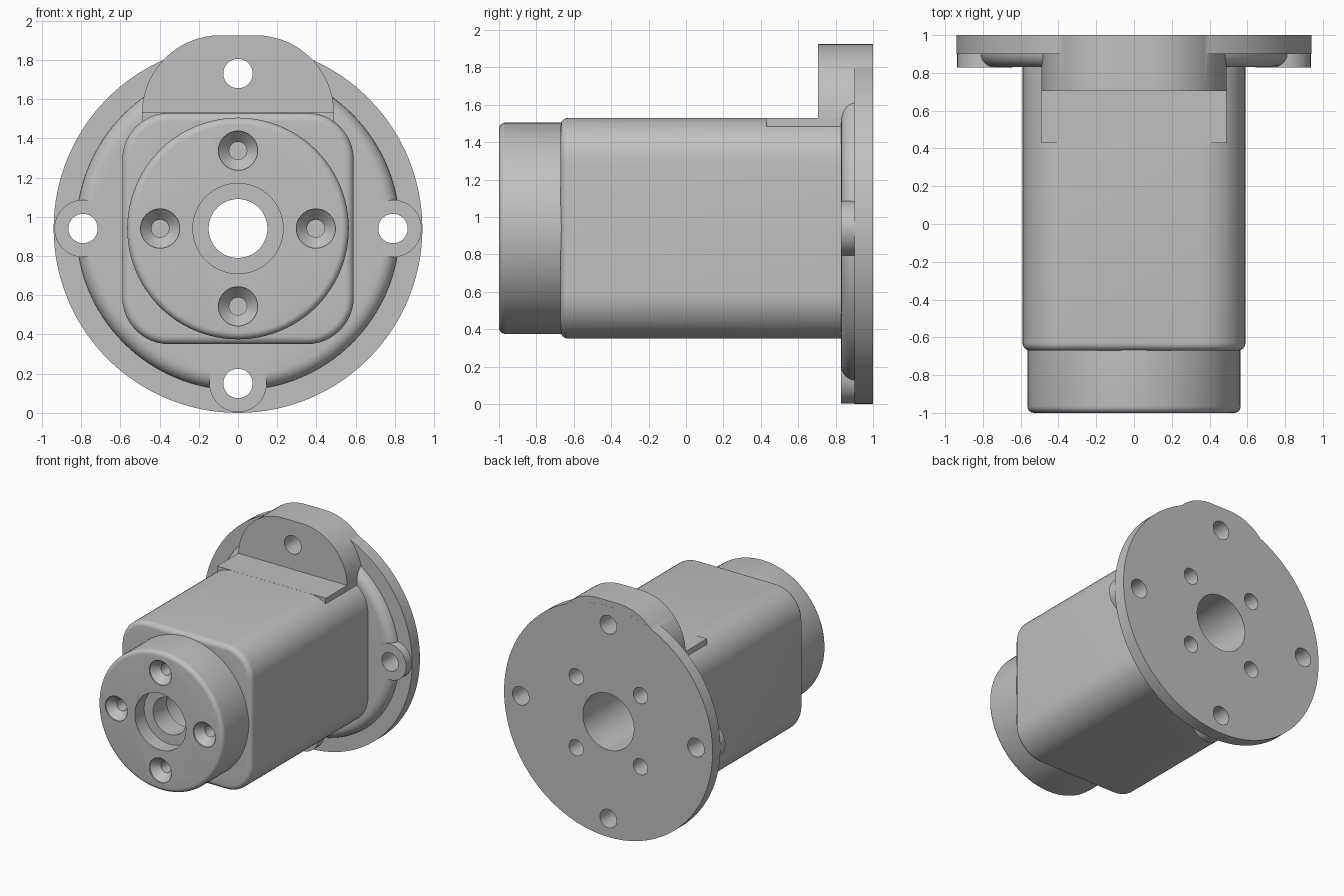
import bpy, bmesh
from math import sin, cos, pi, radians

if "Cube" in bpy.data.objects:
    bpy.data.objects.remove(bpy.data.objects["Cube"])

AXIS = 0.94          # height of the main axis
FULL = 2 * pi

grey = bpy.data.materials.new("machined grey")
grey.use_nodes = True
colour = (0.53, 0.53, 0.53, 1)
grey.diffuse_color = colour
grey.node_tree.nodes["Principled BSDF"].inputs["Base Color"].default_value = colour


def arc(cx, cz, r, start, end, n):
    return [(cx + r * cos(start + (end - start) * i / n),
             cz + r * sin(start + (end - start) * i / n)) for i in range(n + 1)]


def circle(x, z, r, n):
    return arc(x, z, r, 0, FULL, n)[:-1]


def rounded_square(half, r, n=12):
    c = half - r
    corners = [(c, c), (-c, c), (-c, -c), (c, -c)]
    return [p for k, (x, z) in enumerate(corners)
            for p in arc(x, AXIS + z, r, k * pi / 2, (k + 1) * pi / 2, n)]


def loft(name, sections):
    """Skin (outline, y) sections along the y axis and cap both ends."""
    bm = bmesh.new()
    rings = [[bm.verts.new((x, y, z)) for x, z in outline] for outline, y in sections]
    for a, b in zip(rings, rings[1:]):
        for i in range(len(a)):
            j = (i + 1) % len(a)
            bm.faces.new((a[i], a[j], b[j], b[i]))
    bm.faces.new(rings[0])
    bm.faces.new(rings[-1])
    bmesh.ops.recalc_face_normals(bm, faces=bm.faces)
    mesh = bpy.data.meshes.new(name)
    bm.to_mesh(mesh)
    bm.free()
    mesh.materials.append(grey)
    ob = bpy.data.objects.new(name, mesh)
    bpy.context.collection.objects.link(ob)
    return ob


def turned(name, profile, x=0, z=AXIS, n=96):
    return loft(name, [(circle(x, z, r, n), y) for r, y in profile])


def combine(target, tool, operation):
    mod = target.modifiers.new("join", "BOOLEAN")
    mod.operation, mod.solver, mod.object = operation, "EXACT", tool
    bpy.context.view_layer.objects.active = target
    bpy.ops.object.modifier_apply(modifier=mod.name)
    bpy.data.objects.remove(tool)


def rounding(r):
    """Inset and depth pairs of a quarter-round edge."""
    return [(r * (1 - sin(t * pi / 12)), r * (1 - cos(t * pi / 12))) for t in range(7)]


# Round mounting flange
housing = turned("flanged_housing", [(0.94, 0.9), (0.94, 1)], n=128)

# Raised step with a rounded rim
step = [(0.825 - i, 0.83 + d) for i, d in rounding(0.075)] + [(0.825, 0.93)]
parts = [turned("rounded_step", step, n=128)]

# Square body with rounded corners and front edge
parts.append(loft("square_body", [(rounded_square(0.59 - i, 0.24 - i), -0.67 + d)
                                  for i, d in rounding(0.04)]
                  + [(rounded_square(0.59, 0.24), 0.95)]))

# Cylindrical nose
parts.append(turned("nose", [(0.565 - i, -1 + d) for i, d in rounding(0.035)]
                    + [(0.565, -0.5)]))

# Small lugs at both sides and below
holes = [(-0.79, AXIS), (0.79, AXIS), (0, AXIS - 0.79), (0, AXIS + 0.79)]
for x, z in holes[:3]:
    parts.append(turned("small_lug", [(0.146, 0.829), (0.146, 0.95)], x, z, 48))

# Tall top lug and the flat pad in front of it
outline = (arc(0.09, 1.525, 0.4, 0, pi / 2, 16)
           + arc(-0.09, 1.525, 0.4, pi / 2, pi, 16) + [(-0.49, 1.48), (0.49, 1.48)])
parts.append(loft("top_lug", [(outline, 0.705), (outline, 0.9995)]))
pad = [(-0.49, 1.48), (0.49, 1.48), (0.49, 1.5305), (-0.49, 1.5305)]
parts.append(loft("top_pad", [(pad, 0.43), (pad, 0.85)]))

for part in parts:
    combine(housing, part, "UNION")

# Stepped central bore
cutters = [turned("bore", [(0.23, -1.1), (0.23, -0.88), (0.15, -0.88),
                           (0.15, -0.7), (0.23, -0.7), (0.23, 1.1)], n=64)]

# Through holes in the lugs
for x, z in holes:
    cutters.append(turned("lug_hole", [(0.075, 0.6 if z > 1.5 else 0.75), (0.075, 1.1)], x, z, 32))

for k in range(4):
    # Countersunk screw holes in the nose
    a = k * pi / 2
    cutters.append(turned("screw_hole", [(0.1, -1.1), (0.1, -0.99), (0.045, -0.93), (0.045, -0.7)],
                          0.397 * cos(a), AXIS + 0.397 * sin(a), 32))
    # Blind holes in the back
    a += pi / 4
    cutters.append(turned("back_hole", [(0.065, 0.65), (0.065, 1.1)],
                          0.41 * cos(a), AXIS + 0.41 * sin(a), 32))

for cutter in cutters:
    cutter.hide_render = True
    combine(housing, cutter, "DIFFERENCE")

# Smooth curved faces, keep machined edges crisp
bpy.ops.object.select_all(action="DESELECT")
housing.select_set(True)
bpy.context.view_layer.objects.active = housing
bpy.ops.object.shade_smooth_by_angle(angle=radians(30))
